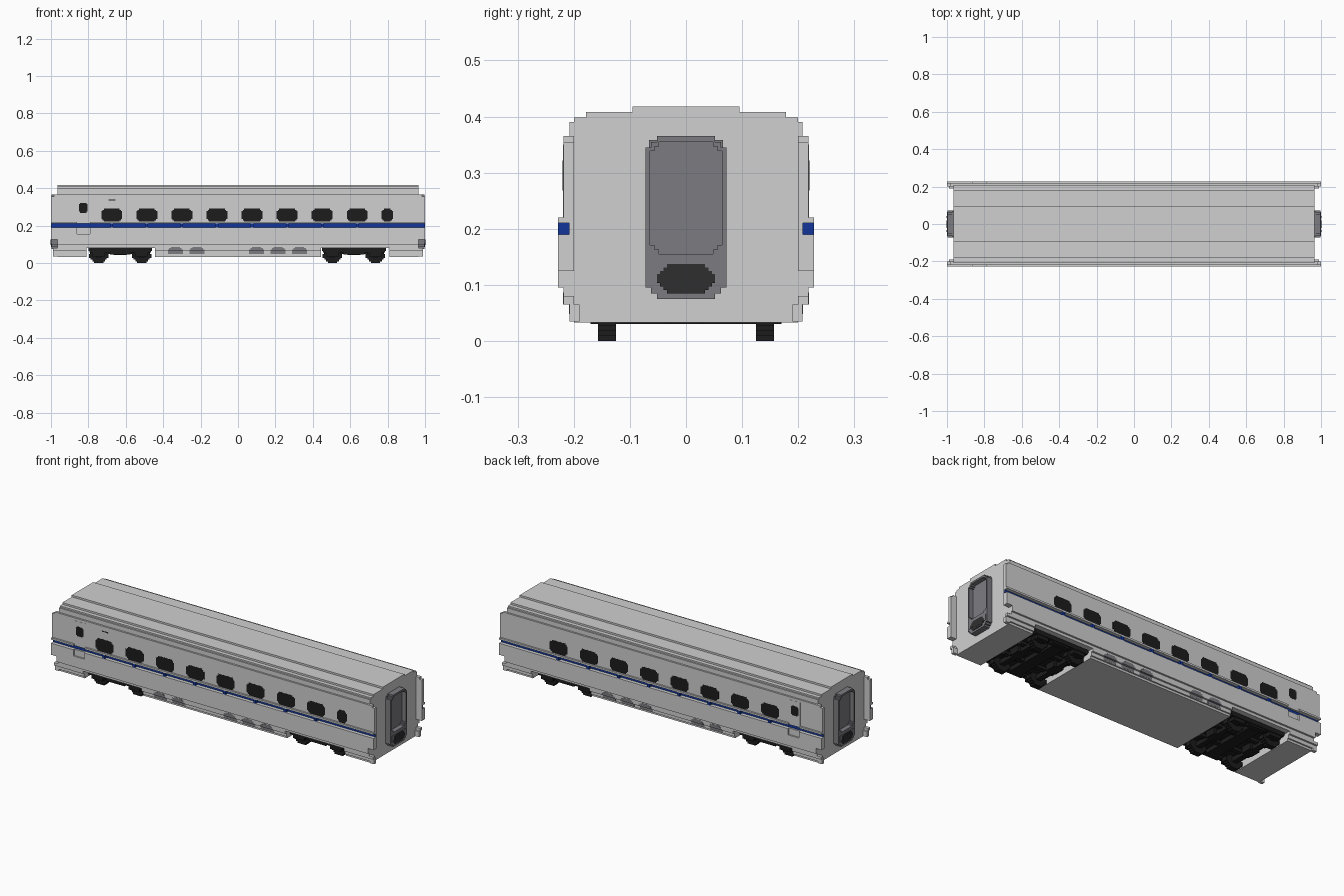
import bpy, bmesh

if "Cube" in bpy.data.objects:
    bpy.data.objects.remove(bpy.data.objects["Cube"], do_unlink=True)


def material(name, rgb):
    m = bpy.data.materials.new(name)
    m.use_nodes = True
    m.diffuse_color = (*rgb, 1)
    m.node_tree.nodes["Principled BSDF"].inputs["Base Color"].default_value = (*rgb, 1)
    return m


SILVER = material("silver grey", (0.63, 0.63, 0.63))
DARK = material("slate grey", (0.2, 0.2, 0.222))
BLACK = material("near black", (0.012, 0.012, 0.012))
COUPLING = material("charcoal", (0.028, 0.028, 0.028))
BLUE = material("deep blue", (0.006, 0.035, 0.32))


class Part:
    """Collects boxes and prisms into one flat-shaded object."""

    def __init__(self, name, mat):
        self.name, self.mat, self.bm = name, mat, bmesh.new()

    def prism(self, outline, axis, lo, hi, inner=None):
        # Outline is (y, z) for axis x and (x, z) for axis y
        def ring(pts, d):
            return [self.bm.verts.new((d, a, b) if axis == 'x' else (a, d, b)) for a, b in pts]
        a, b = ring(outline, lo), ring(outline, hi)
        n = len(a)
        loops = [(a, b)]
        if inner:
            c, d = ring(inner, lo), ring(inner, hi)
            loops += [(b, d), (d, c), (c, a)]
        else:
            self.bm.faces.new(a)
            self.bm.faces.new(b)
        for p, q in loops:
            for i in range(n):
                j = (i + 1) % n
                self.bm.faces.new((p[i], p[j], q[j], q[i]))

    def box(self, x, y, z):
        self.prism([(x[0], z[0]), (x[1], z[0]), (x[1], z[1]), (x[0], z[1])], 'y', *y)

    def sides(self, x, y, z):
        # The same box on both long sides
        self.box(x, y, z)
        self.box(x, (-y[1], -y[0]), z)

    def done(self):
        bmesh.ops.recalc_face_normals(self.bm, faces=self.bm.faces)
        me = bpy.data.meshes.new(self.name)
        self.bm.to_mesh(me)
        self.bm.free()
        me.materials.append(self.mat)
        bpy.context.collection.objects.link(bpy.data.objects.new(self.name, me))


def stepped(cx, cz, w, h, s, n):
    """Rectangle of half size w, h whose corners are staircases of n steps of size s."""
    q = [(w, h - n * s)]
    for i in range(1, n + 1):
        q += [(w - i * s, h - (n - i + 1) * s), (w - i * s, h - (n - i) * s)]
    r = q[::-1]
    pts = q + [(-x, z) for x, z in r] + [(-x, -z) for x, z in q] + [(x, -z) for x, z in r]
    return [(cx + x, cz + z) for x, z in pts]


def section(levels):
    """Symmetric stepped cross-section from (half width, bottom, top) levels."""
    half = [(y, z) for y, lo, hi in levels for z in (lo, hi)]
    return half + [(-y, z) for y, z in reversed(half)]


def span(s, a, b):
    """Ordered range between a and b, mirrored when s is -1."""
    return tuple(sorted((s * a, s * b)))


END, TIP = 0.965, 1.0
GROOVE, UPPER, BELT = 0.208, 0.218, 0.228
DOOR = (-.862, -.792)
WINDOWS = [-.675 + i * .1875 for i in range(8)]

# Body shell above the bogies, with a groove along the stripe
p = Part("body_shell", SILVER)
p.prism(section([(UPPER, .08, .19), (GROOVE, .19, .21), (UPPER, .21, .365), (.208, .365, .39),
                 (.2, .39, .398), (.178, .398, .408), (.095, .408, .418)]), 'x', -END, END)
p.done()

# Thicker belt below the windows, open where the doors are set back
p = Part("waist_belt", SILVER)
p.sides((-END, END), (UPPER, BELT), (.095, .155))
for x in ((-END, DOOR[0]), (DOOR[1], END)):
    p.sides(x, (UPPER, BELT), (.155, .19))
    p.sides(x, (UPPER, BELT), (.21, .22))
p.done()

# Skirt between and outside the bogies
p = Part("lower_skirt", SILVER)
low = section([(.2, .033, .045), (.208, .045, .065), (UPPER, .065, .08)])
for lo, hi in ((-END, -.81), (-.445, .445), (.81, END)):
    p.prism(low, 'x', lo, hi)
p.done()

# Side walls reaching past the end walls
p = Part("side_wall_ends", SILVER)
for s in (-1, 1):
    p.sides(span(s, END, TIP), (.2, BELT), (.125, .19))
    p.sides(span(s, END, TIP), (.2, GROOVE), (.19, .21))
    p.sides(span(s, END, TIP), (.2, BELT), (.21, .22))
    p.sides(span(s, END, TIP), (.2, UPPER), (.22, .355))
    p.sides(span(s, END, .985), (.2, UPPER), (.355, .365))
    p.sides(span(s, END, .99), (.19, .208), (.035, .065))
    p.sides(span(s, END, .99), (.2, UPPER), (.065, .08))
p.done()

# Stripe on the floor of the groove, with small bridges below the windows
p = Part("blue_stripe", BLUE)
p.sides((-TIP, TIP), (.205, GROOVE + .0008), (.19, .21))
for x in WINDOWS:
    p.sides((x - .007, x + .007), (GROOVE, BELT), (.19, .21))
p.done()

# Windows
p = Part("side_windows", BLACK)
for s in (-1, 1):
    y = span(s, .212, UPPER + .0007)
    for x in WINDOWS:
        p.prism(stepped(x, .256, .056, .035, .007, 2), 'y', *y)
    if s < 0:
        p.prism(stepped(.798, .256, .032, .035, .007, 2), 'y', *y)
    p.prism(stepped(-.828, .295, .023, .027, .006, 1), 'y', *span(s, .212, UPPER + .0017))
p.box((-.692, -.655), (-UPPER - .0007, -.212), (.334, .339))
p.done()

# Passenger doors
p = Part("passenger_doors", SILVER)
p.sides(DOOR, (.212, UPPER + .001), (.155, .19))
p.sides(DOOR, (.212, UPPER + .001), (.21, .35))
p.done()

# Rounded vents along the lower skirt
p = Part("skirt_vents", DARK)
for x in (-.335, -.22, .1, .215, .33):
    p.sides((x - .04, x + .04), (.2, .2088), (.048, .065))
    for w, lo, hi in ((.04, .065, .072), (.034, .072, .08), (.024, .08, .086)):
        p.sides((x - w, x + w), (.2, UPPER + .0008), (lo, hi))
p.done()

# End gangways with a recessed door, and couplers
for s, side in ((1, "left"), (-1, "right")):
    p = Part(side + "_gangway", DARK)
    p.prism(stepped(0, .22, .072, .145, .01, 2), 'x', *span(s, .96, .998),
            inner=stepped(0, .255, .064, .1, .008, 2))
    p.box(span(s, .96, .972), (-.066, .066), (.15, .358))
    p.box(span(s, .99, TIP), (-.064, .064), (.105, .138))
    p.done()
    p = Part(side + "_coupler", COUPLING)
    p.prism(stepped(0, .111, .052, .026, .006, 3), 'x', *span(s, .96, 1.0008))
    p.box(span(s, .99, 1.0015), (-.022, .02), (.097, .125))
    for y in (-.037, .037):
        p.box(span(s, .99, 1.0015), (y - .006, y + .006), (.105, .117))
    p.done()

# Bogies: deck, side frames, cross beams, axles and wheels
for cx, side in ((.62, "left"), (-.63, "right")):
    p = Part(side + "_bogie", BLACK)
    p.box((cx - .17, cx + .17), (-.19, .19), (.064, .079))
    p.sides((cx - .165, cx + .165), (.163, .19), (.055, .075))
    p.sides((cx - .055, cx + .055), (.16, .185), (.045, .06))
    p.box((cx - .035, cx + .035), (-.16, .16), (.042, .066))
    p.sides((cx - .16, cx + .16), (.05, .075), (.048, .066))
    for dx in (-.115, .115):
        x = cx + dx
        p.box((x - .014, x + .014), (-.17, .17), (.03, .056))
        p.box((x - .03, x + .03), (-.03, .03), (.03, .066))
        p.sides((x - .035, x + .035), (.157, .186), (.036, .06))
        for y in (-.141, .141):
            p.prism(stepped(x, .038, .052, .038, .009, 3), 'y', y - .016, y + .016)
    p.done()
